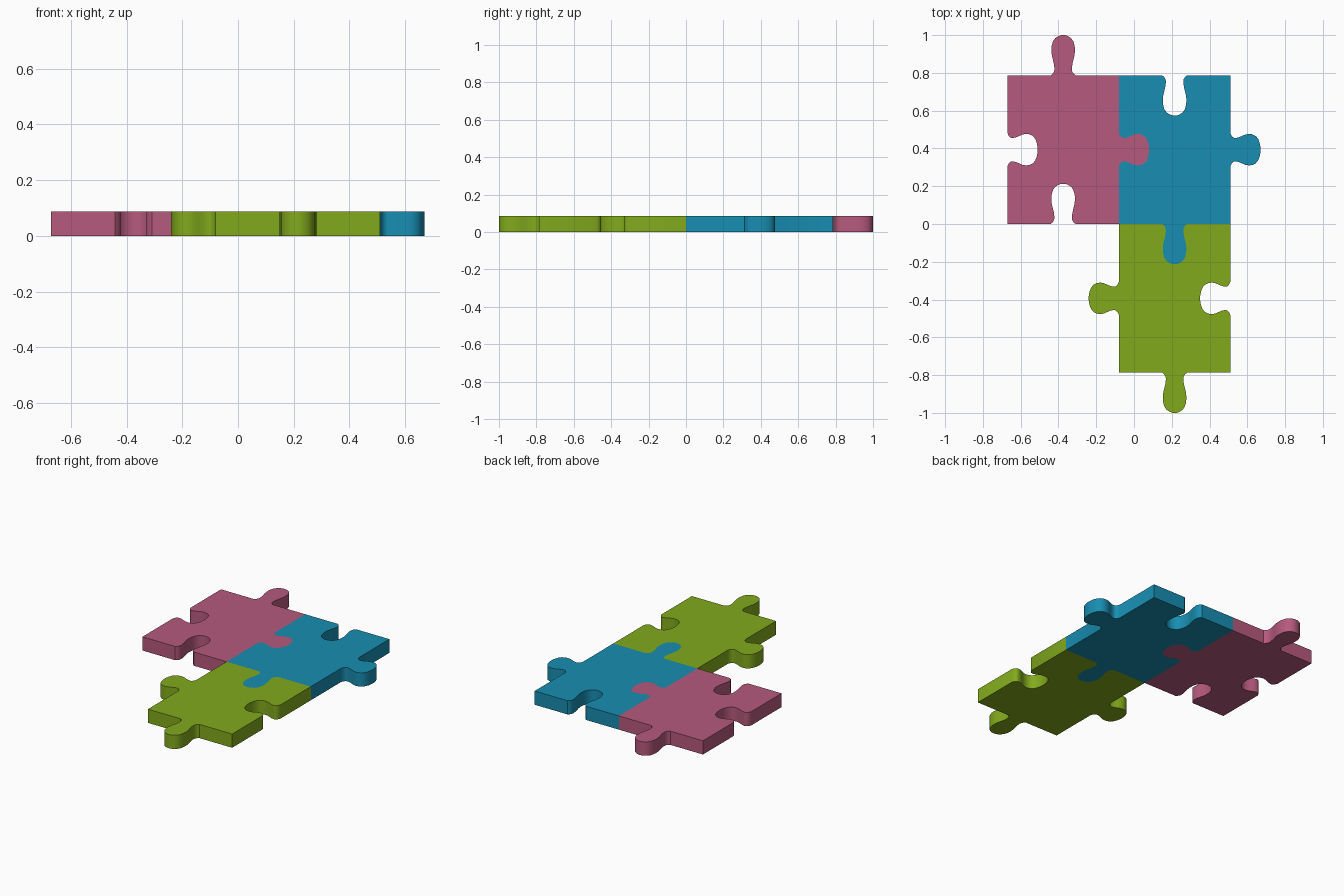
import bpy, bmesh
from mathutils import Vector

if "Cube" in bpy.data.objects:
    bpy.data.objects.remove(bpy.data.objects["Cube"])

W, H, T = 0.59, 0.787, 0.087   # tile width, height, thickness

# half outline of a tab: (half width, reach), for a tab on a horizontal edge
TAB = [(0.066, 0), (0.055, 0.009), (0.048, 0.021), (0.046, 0.035), (0.049, 0.06),
       (0.055, 0.085), (0.060, 0.105), (0.0625, 0.13), (0.061, 0.155), (0.054, 0.18),
       (0.042, 0.197), (0.025, 0.208), (0.009, 0.213)]


def edge(start, end, sign):
    """Points from start up to end, with a tab (1) or socket (-1) in the middle."""
    a, b = Vector(start), Vector(end)
    along = (b - a).normalized()
    out = Vector((along.y, -along.x))
    # tabs stretch with the tile's proportions
    ku, kv = (1, 1) if abs(along.x) > 0.5 else (H / W, W / H)
    mid = (a + b) / 2
    half = [(-u, d) for u, d in TAB] + [(u, d) for u, d in reversed(TAB)]
    return [a] + [mid + along * u * ku + out * d * kv * sign for u, d in half]


def piece(name, x, y, signs, color):
    """Extruded tile; signs are for the bottom, right, top and left edges."""
    corners = [(x, y), (x + W, y), (x + W, y + H), (x, y + H)]
    outline = []
    for i, s in enumerate(signs):
        outline += edge(corners[i], corners[(i + 1) % 4], s)

    bm = bmesh.new()
    base = bm.faces.new([bm.verts.new((p.x, p.y, 0)) for p in outline])
    ext = bmesh.ops.extrude_face_region(bm, geom=[base], use_keep_orig=True)
    top = [g for g in ext["geom"] if isinstance(g, bmesh.types.BMVert)]
    bmesh.ops.translate(bm, verts=top, vec=(0, 0, T))
    bmesh.ops.recalc_face_normals(bm, faces=bm.faces)
    me = bpy.data.meshes.new(name)
    bm.to_mesh(me)
    bm.free()

    ob = bpy.data.objects.new(name, me)
    bpy.context.collection.objects.link(ob)
    mat = bpy.data.materials.new(name + "_color")
    mat.diffuse_color = (*color, 1)
    mat.use_nodes = True
    mat.node_tree.nodes["Principled BSDF"].inputs["Base Color"].default_value = mat.diffuse_color
    me.materials.append(mat)
    bpy.ops.object.select_all(action='DESELECT')
    ob.select_set(True)
    bpy.context.view_layer.objects.active = ob
    bpy.ops.object.shade_smooth_by_angle(angle=0.6)


# three interlocking tiles
piece("pink_piece", -0.67, 0, (-1, 1, 1, -1), (0.468, 0.102, 0.205))
piece("blue_piece", -0.08, 0, (1, 1, -1, -1), (0.009, 0.27, 0.445))
piece("green_piece", -0.08, -H, (1, -1, -1, 1), (0.223, 0.402, 0.012))
